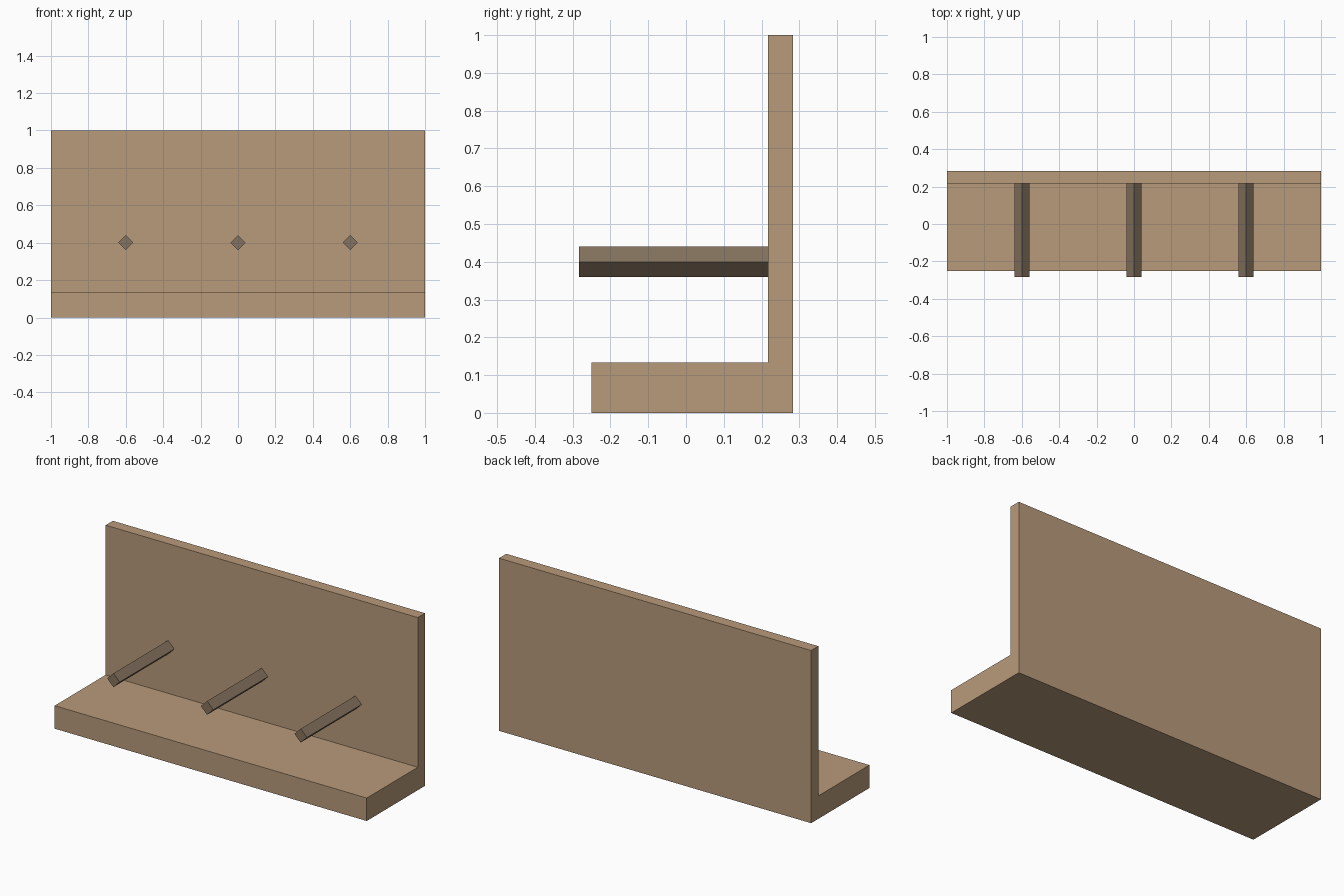
import bpy
import bmesh
from mathutils import Vector

cube = bpy.data.objects.get("Cube")
if cube:
    bpy.data.objects.remove(cube, do_unlink=True)


def material(name, color):
    mat = bpy.data.materials.new(name)
    mat.use_nodes = True
    mat.diffuse_color = color
    mat.node_tree.nodes["Principled BSDF"].inputs["Base Color"].default_value = color
    return mat


def prism(name, profile, start, direction, mat):
    """Extrude a closed profile of 3D points along a direction."""
    bm = bmesh.new()
    face = bm.faces.new([bm.verts.new(Vector(p) + Vector(start)) for p in profile])
    grown = bmesh.ops.extrude_face_region(bm, geom=[face], use_keep_orig=True)
    moved = [v for v in grown["geom"] if isinstance(v, bmesh.types.BMVert)]
    bmesh.ops.translate(bm, verts=moved, vec=direction)
    bmesh.ops.recalc_face_normals(bm, faces=bm.faces)
    mesh = bpy.data.meshes.new(name)
    bm.to_mesh(mesh)
    bm.free()
    mesh.materials.append(mat)
    obj = bpy.data.objects.new(name, mesh)
    bpy.context.collection.objects.link(obj)
    return obj


light_wood = material("light wood", (0.485, 0.328, 0.199, 1))
dark_wood = material("dark wood", (0.235, 0.170, 0.112, 1))

FRONT, WALL, BACK = -0.25, 0.217, 0.283
SHELF_TOP, HEIGHT = 0.133, 1.0

# L-shaped shelf and back board in one piece
profile = [(0, FRONT, 0), (0, BACK, 0), (0, BACK, HEIGHT),
           (0, WALL, HEIGHT), (0, WALL, SHELF_TOP), (0, FRONT, SHELF_TOP)]
prism("shelf_and_back_board", profile, (-1, 0, 0), (2, 0, 0), light_wood)

# Square pegs, turned on edge, sticking out of the board
R = 0.04
diamond = [(-R, 0, 0), (0, 0, -R), (R, 0, 0), (0, 0, R)]
for side, x in (("right", -0.6), ("middle", 0), ("left", 0.6)):
    prism(f"{side}_peg", diamond, (x, WALL, 0.4), (0, -0.5, 0), dark_wood)
